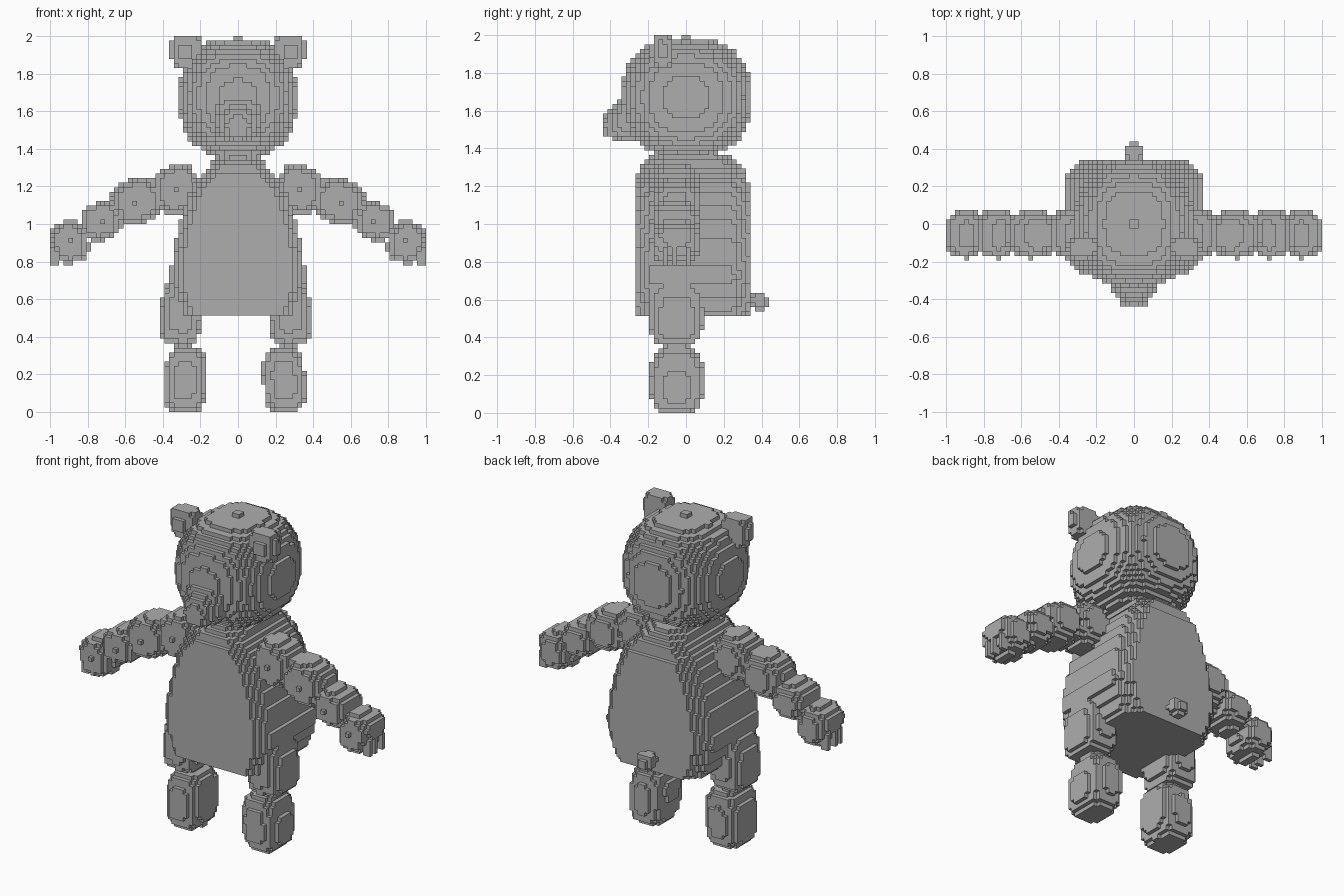
import bpy
from math import floor, ceil, cos, sin, radians

V = 2 / 82  # edge of one cube

cube = bpy.data.objects.get("Cube")
if cube:
    bpy.data.objects.remove(cube, do_unlink=True)

grey = bpy.data.materials.new("plain grey")
grey.use_nodes = True
colour = (0.42, 0.42, 0.42, 1)
grey.diffuse_color = colour
grey.node_tree.nodes["Principled BSDF"].inputs["Base Color"].default_value = colour

# Each side of a cube: outward step and its four corners
SIDES = [
    ((1, 0, 0), ((1, 0, 0), (1, 1, 0), (1, 1, 1), (1, 0, 1))),
    ((-1, 0, 0), ((0, 0, 0), (0, 0, 1), (0, 1, 1), (0, 1, 0))),
    ((0, 1, 0), ((0, 1, 0), (0, 1, 1), (1, 1, 1), (1, 1, 0))),
    ((0, -1, 0), ((0, 0, 0), (1, 0, 0), (1, 0, 1), (0, 0, 1))),
    ((0, 0, 1), ((0, 0, 1), (1, 0, 1), (1, 1, 1), (0, 1, 1))),
    ((0, 0, -1), ((0, 0, 0), (0, 1, 0), (1, 1, 0), (1, 0, 0))),
]


def blocks(name, low, high, inside):
    """Fill the cells whose centre passes the test and skin them."""
    ranges = [range(floor(a / V), ceil(b / V) + 1) for a, b in zip(low, high)]
    cells = {(i, j, k) for i in ranges[0] for j in ranges[1] for k in ranges[2]
             if k >= 0 and inside((i + .5) * V, (j + .5) * V, (k + .5) * V)}
    index, faces = {}, []
    for c in sorted(cells):
        for step, corners in SIDES:
            if tuple(a + b for a, b in zip(c, step)) in cells:
                continue
            faces.append([index.setdefault(tuple(a + b for a, b in zip(c, q)), len(index))
                          for q in corners])
    mesh = bpy.data.meshes.new(name)
    mesh.from_pydata([[a * V for a in p] for p in index], [], faces)
    mesh.materials.append(grey)
    obj = bpy.data.objects.new(name, mesh)
    bpy.context.collection.objects.link(obj)
    return obj


def blob(name, centre, radii, power=2.5, tilt=0):
    """Blocky rounded lump, tilted in the front plane."""
    cx, cy, cz = centre
    c, s = cos(radians(tilt)), sin(radians(tilt))

    def inside(x, y, z):
        dx, dy, dz = x - cx, y - cy, z - cz
        local = (dx * c + dz * s, dy, dz * c - dx * s)
        return sum(abs(d / r) ** power for d, r in zip(local, radii)) <= 1

    reach = max(radii) * 1.3
    return blocks(name, [a - reach for a in centre], [a + reach for a in centre], inside)


def lerp(points, t):
    for (a, p), (b, q) in zip(points, points[1:]):
        if a <= t <= b:
            return p + (q - p) * (t - a) / (b - a)
    return -1


# Body: pear outline, flat front and back with stepped edges
WIDTH = [(0.51, .29), (.62, .335), (.72, .36), (.85, .345), (1.0, .31),
         (1.14, .27), (1.22, .225), (1.3, .16), (1.37, .1)]
DEPTH = [(0.51, .3), (1.22, .3), (1.3, .27), (1.37, .2)]


def in_body(x, y, z):
    depth, d = lerp(DEPTH, z), abs(y - .03)
    return d <= depth and abs(x) <= lerp(WIDTH, z) - max(0, d - depth + .08) * .85


blocks("body", (-.4, -.3, .5), (.4, .36, 1.38), in_body)

# Head and tapering muzzle
blob("head", (0, .003, 1.67), (.315, .34, .318), 2.5)


def in_muzzle(x, y, z):
    t = (y + .43) / .1
    if t < 0 or y > -.2:
        return False
    t = min(t, 1)
    bottom, top = 1.46 - .02 * t, 1.57 + .12 * t
    half = (top - bottom) / 2
    return abs(x / (.06 + .07 * t)) ** 2.4 + abs((z - bottom - half) / half) ** 2.4 <= 1


blocks("muzzle", (-.15, -.45, 1.4), (.15, -.2, 1.72), in_muzzle)

# Tail: short stem and bobble
blob("tail", (0, .385, .59), (.05, .05, .055), 2)
blocks("tail_stem", (-.05, .3, .55), (.05, .38, .65),
       lambda x, y, z: abs(x) < .026 and .3 < y < .38 and abs(z - .59) < .03)

# Ears and arms, one set per side
ARM = [("upper_arm", .325, 1.185, .125, .13), ("elbow", .54, 1.12, .13, .12),
       ("forearm", .73, 1.015, .105, .1), ("hand", .895, .905, .095, .115)]
for side, s in (("left", 1), ("right", -1)):
    blob(side + "_ear", (s * .273, -.125, 1.917), (.085, .06, .09), 3)
    for part, x, z, rx, rz in ARM:
        blob(f"{side}_{part}", (s * x, -.055, z), (rx, .128, rz), 2.8, -20 * s)
    # Finger tips hanging from the hand
    for n, y in enumerate((-.11, -.06, .01)):
        blocks(f"{side}_finger_{n + 1}", (s * .98 - .05, y - .05, .75),
               (s * .98 + .05, y + .05, .9),
               lambda x, v, z: .96 < s * x < .99 and abs(v - y) < V / 2 and .78 < z < .88)

# Legs: thigh and foot, set slightly unevenly
for side, s, thigh, foot in (("left", 1, .275, .245), ("right", -1, -.3, -.28)):
    blob(side + "_thigh", (thigh, -.05, .53), (.112, .14, .18), 3.4, 5 * s)
    blob(side + "_foot", (foot, -.05, .17), (.112, .14, .178), 3.2, 4 * s)
